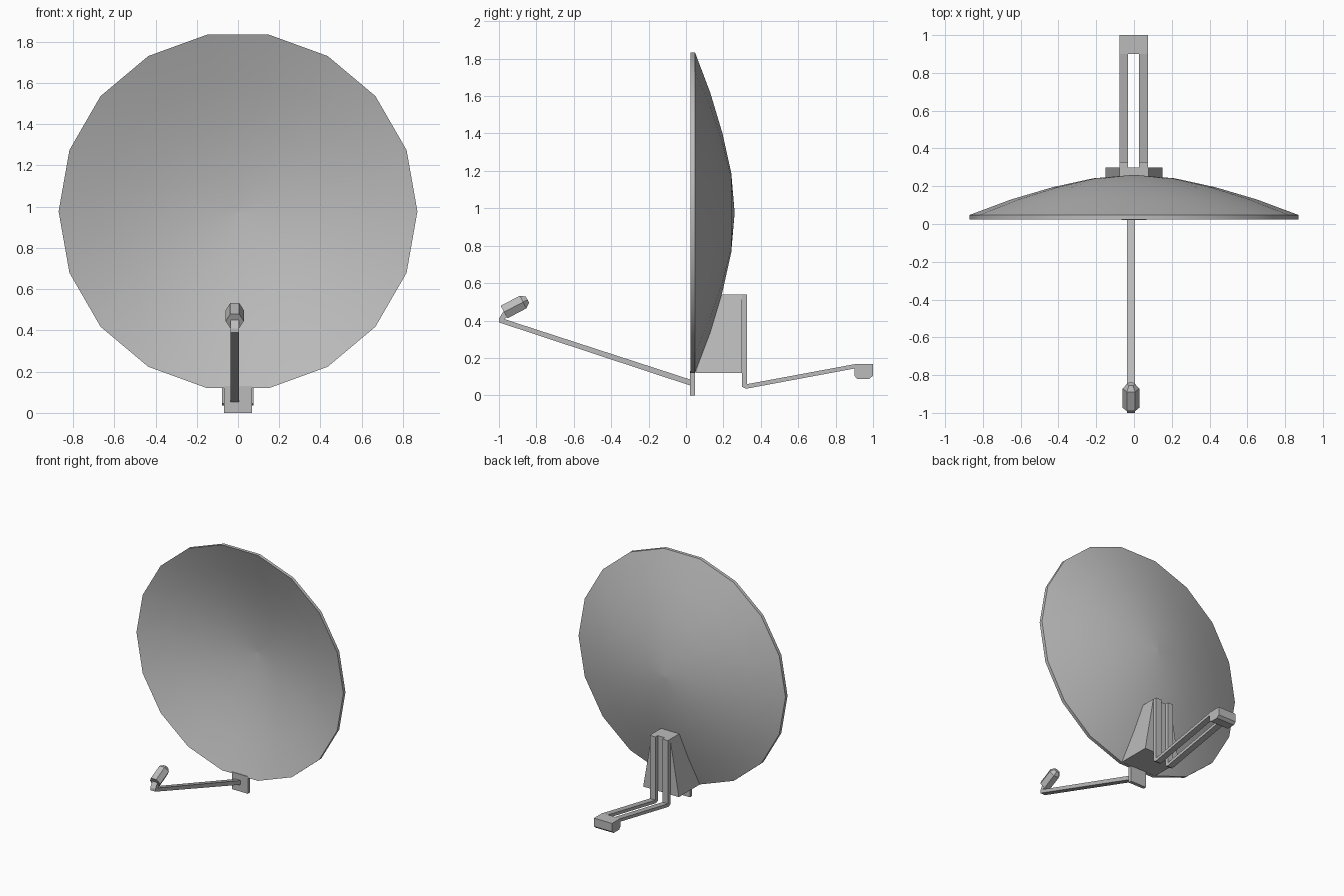
import bpy, bmesh, math
from mathutils import Vector

cube = bpy.data.objects.get("Cube")
if cube:
    bpy.data.objects.remove(cube, do_unlink=True)

grey = bpy.data.materials.new("light grey metal")
grey.use_nodes = True
grey.diffuse_color = (0.5, 0.5, 0.5, 1)
grey.node_tree.nodes["Principled BSDF"].inputs["Base Color"].default_value = (0.5, 0.5, 0.5, 1)


def finish(name, bm):
    bmesh.ops.recalc_face_normals(bm, faces=bm.faces)
    mesh = bpy.data.meshes.new(name)
    bm.to_mesh(mesh)
    bm.free()
    mesh.materials.append(grey)
    obj = bpy.data.objects.new(name, mesh)
    bpy.context.collection.objects.link(obj)
    return obj


def loft(name, rings, cap=True):
    """Join rings of equal point count with quads."""
    bm = bmesh.new()
    loops = [[bm.verts.new(p) for p in ring] for ring in rings]
    n = len(loops[0])
    for a, b in zip(loops, loops[1:]):
        for i in range(n):
            j = (i + 1) % n
            bm.faces.new((a[i], a[j], b[j], b[i]))
    if cap:
        bm.faces.new(loops[0])
        bm.faces.new(loops[-1])
    return finish(name, bm)


def side_profile(name, points, x0, x1):
    """Extrude a (y, z) outline across x."""
    return loft(name, [[(x, y, z) for y, z in points] for x in (x0, x1)])


# Dish: shallow 18-sided shell with a thin rim
SIDES, CENTRE = 18, 0.977
back = [(0.87, 0.048), (0.65, 0.13), (0.43, 0.195), (0.215, 0.242), (0.002, 0.26)]
front = [(r, y - 0.025) for r, y in reversed(back)]
rings = []
for r, y in front + back:
    rings.append([(r * math.cos(math.tau * i / SIDES), y,
                   CENTRE + r * math.sin(math.tau * i / SIDES)) for i in range(SIDES)])
dish = loft("dish", rings)
bpy.context.view_layer.objects.active = dish
dish.select_set(True)
bpy.ops.object.shade_smooth_by_angle(angle=math.radians(30))
dish.select_set(False)

# Small plate under the rim that holds the feed arm
side_profile("lower_plate", [(0.022, 0), (0.048, 0), (0.048, 0.13), (0.022, 0.13)], -0.067, 0.067)

# Tapered bracket behind the dish
loft("rear_bracket", [
    [(-0.15, 0.05, 0.12), (0.15, 0.05, 0.12), (0.15, 0.3, 0.12), (-0.15, 0.3, 0.12)],
    [(-0.077, 0.19, 0.54), (0.077, 0.19, 0.54), (0.077, 0.3, 0.54), (-0.077, 0.3, 0.54)]])

# Pair of bent mounting rails and the block that joins them
rail = [(0.3, 0.54), (0.3, 0.045), (0.32, 0.035), (0.91, 0.145),
        (0.91, 0.168), (0.327, 0.06), (0.327, 0.54)]
side_profile("right_rail", rail, -0.078, -0.031)
side_profile("left_rail", rail, 0.027, 0.074)
side_profile("wall_block", [(0.9, 0.168), (0.9, 0.105), (0.915, 0.088),
                            (0.98, 0.088), (1.0, 0.105), (1.0, 0.168)], -0.078, 0.074)

# Feed arm with its upturned tip
side_profile("feed_arm", [(0.03, 0.05), (0.03, 0.082), (-0.97, 0.407), (-0.955, 0.42),
                          (-0.975, 0.45), (-1.0, 0.41), (-1.0, 0.39)], -0.037, 0.006)

# Six-sided feed horn facing the dish, with a bevelled nose
start = Vector((-0.016, -0.973, 0.445))
axis = Vector((0, 0.885, 0.466)).normalized()
across = Vector((1, 0, 0))
up = across.cross(axis)
horn = []
for t, r in [(0, 0.044), (0.115, 0.044), (0.142, 0.022)]:
    horn.append([start + axis * t + r * (across * math.cos(i * math.pi / 3)
                 + up * math.sin(i * math.pi / 3)) for i in range(6)])
loft("feed_horn", horn)
